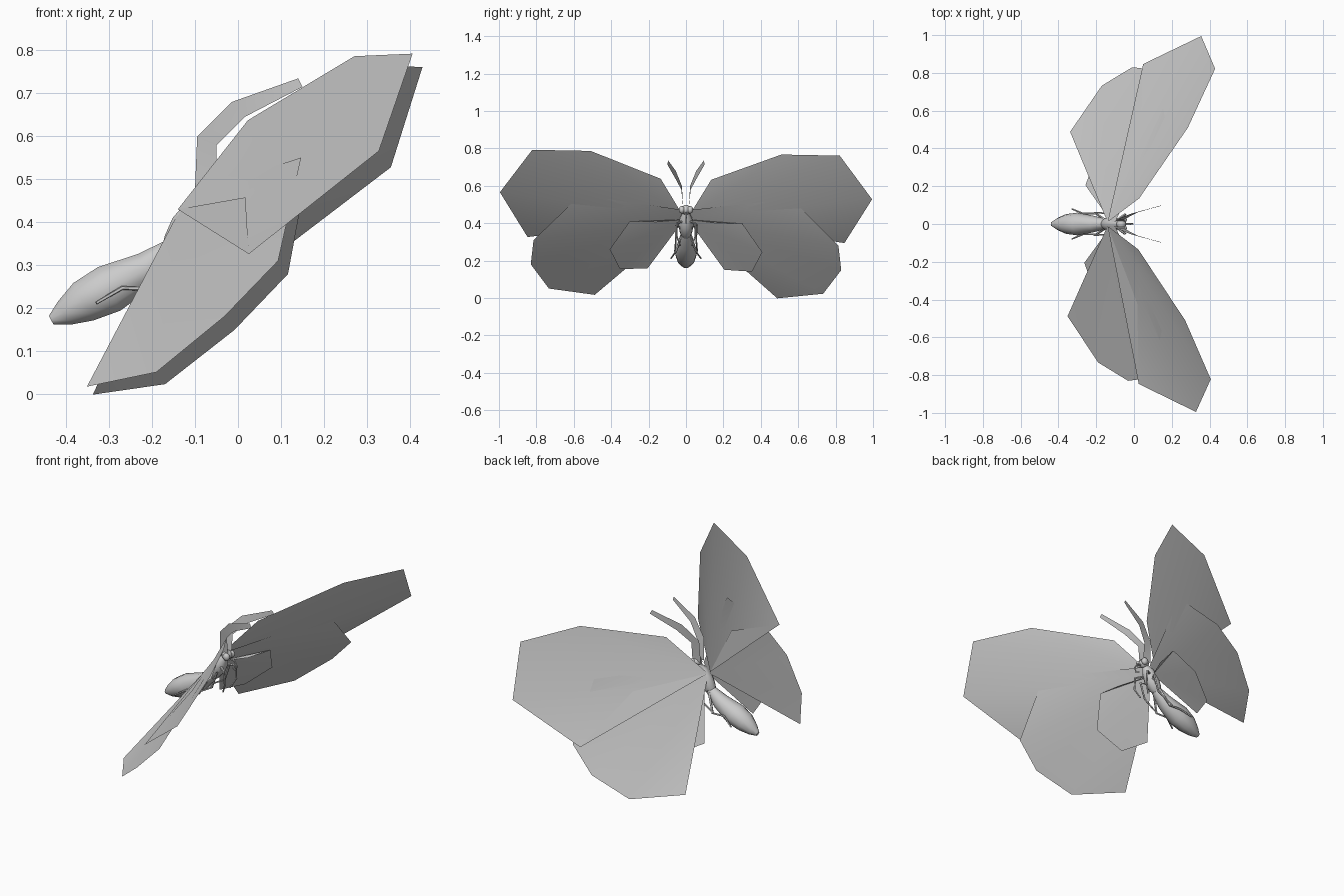
import bpy, bmesh, math
from mathutils import Vector

if "Cube" in bpy.data.objects:
    bpy.data.objects.remove(bpy.data.objects["Cube"])


def make(name, verts, faces, angle=40):
    me = bpy.data.meshes.new(name)
    me.from_pydata([tuple(v) for v in verts], [], faces)
    bm = bmesh.new()
    bm.from_mesh(me)
    bmesh.ops.recalc_face_normals(bm, faces=bm.faces)
    bm.to_mesh(me)
    bm.free()
    ob = bpy.data.objects.new(name, me)
    bpy.context.collection.objects.link(ob)
    bpy.ops.object.select_all(action='DESELECT')
    ob.select_set(True)
    bpy.context.view_layer.objects.active = ob
    bpy.ops.object.shade_smooth_by_angle(angle=math.radians(angle))
    return ob


def loft(name, path, radii, sides=10):
    """Tapered tube with closed ends along a path."""
    pts = [Vector(p) for p in path]
    verts, faces, n = [], [], len(pts)
    for i, p in enumerate(pts):
        t = (pts[min(i + 1, n - 1)] - pts[max(i - 1, 0)]).normalized()
        side = Vector((0, 1, 0))
        u = (side - t * side.dot(t)).normalized()
        w = t.cross(u)
        for k in range(sides):
            a = 2 * math.pi * k / sides
            verts.append(p + (u * math.cos(a) + w * math.sin(a)) * radii[i])
    for i in range(n - 1):
        for k in range(sides):
            k2 = (k + 1) % sides
            a, b = i * sides, (i + 1) * sides
            faces.append((a + k, a + k2, b + k2, b + k))
    faces.append(tuple(range(sides)))
    faces.append(tuple(range((n - 1) * sides, n * sides)))
    return make(name, verts, faces)


def ball(name, loc, size):
    bpy.ops.mesh.primitive_uv_sphere_add(segments=12, ring_count=8, radius=1, location=loc)
    ob = bpy.context.object
    ob.name = name
    ob.scale = size
    bpy.ops.object.shade_smooth()


# Wings: thin sheets fanned from the root, whole pair slightly tilted
wings = {
    "fore_wing": [(-.14, .01, .43), (.025, .135, .635), (.278, .51, .777), (.418, .822, .777),
                  (.342, .995, .547), (.037, .847, .31), (.023, .42, .45)],
    "hind_wing": [(-.14, .01, .42), (-.10, .01, .47), (.155, .565, .54), (.105, .815, .295),
                  (-.02, .83, .165), (-.18, .733, .037), (-.345, .488, .008)],
    "inner_wing": [(-.12, .01, .42), (-.05, .155, .405), (-.02, .302, .403), (-.083, .408, .253),
                   (-.207, .353, .148), (-.26, .205, .155)],
}
for s, tag in ((1, "left"), (-1, "right")):
    for name, pts in wings.items():
        v = [(x + .014 * s * y, s * y, z - .019 * s * y) for x, y, z in pts]
        make(f"{name}_{tag}", v, [(0, i, i + 1) for i in range(1, len(v) - 1)], 60)

    # Antenna: flat ribbon
    upper = [(-.10, .015, .48), (-.095, .022, .60), (-.015, .055, .68), (.14, .095, .735)]
    lower = [(-.05, .015, .48), (-.05, .025, .58), (.015, .06, .645), (.15, .10, .715)]
    v = [(x, s * y, z) for x, y, z in upper + lower]
    make(f"antenna_{tag}", v, [(i, i + 1, i + 5, i + 4) for i in range(3)], 60)

    # Legs
    legs = {
        "front_leg": [(-.09, .02, .41), (-.05, .05, .40), (-.045, .05, .33), (-.07, .03, .28)],
        "middle_leg": [(-.11, .02, .37), (-.09, .055, .39), (-.12, .055, .30), (-.21, .06, .25)],
        "back_leg": [(-.15, .02, .35), (-.20, .055, .245), (-.27, .055, .247), (-.33, .08, .212)],
    }
    for name, pts in legs.items():
        loft(f"{name}_{tag}", [(x, s * y, z) for x, y, z in pts], [.007, .006, .005, .004], 5)

    ball(f"eye_{tag}", (-.055, s * .022, .472), (.018, .016, .02))

# Body
loft("abdomen", [(-.435, 0, .172), (-.405, 0, .188), (-.36, 0, .215), (-.30, 0, .245),
                 (-.21, 0, .292), (-.15, 0, .34)], [.012, .032, .052, .06, .043, .026])
loft("thorax", [(-.165, 0, .325), (-.145, 0, .35), (-.12, 0, .39), (-.095, 0, .43), (-.075, 0, .46)],
     [.018, .033, .04, .032, .015])
ball("head", (-.067, 0, .472), (.026, .028, .026))

# Coiled feeding tube
coil = [(-.045, 0, .455), (-.02, 0, .45), (-.005, 0, .425), (-.015, 0, .40), (-.035, 0, .41)]
loft("feeding_tube", coil, [.005, .005, .004, .004, .003], 5)
